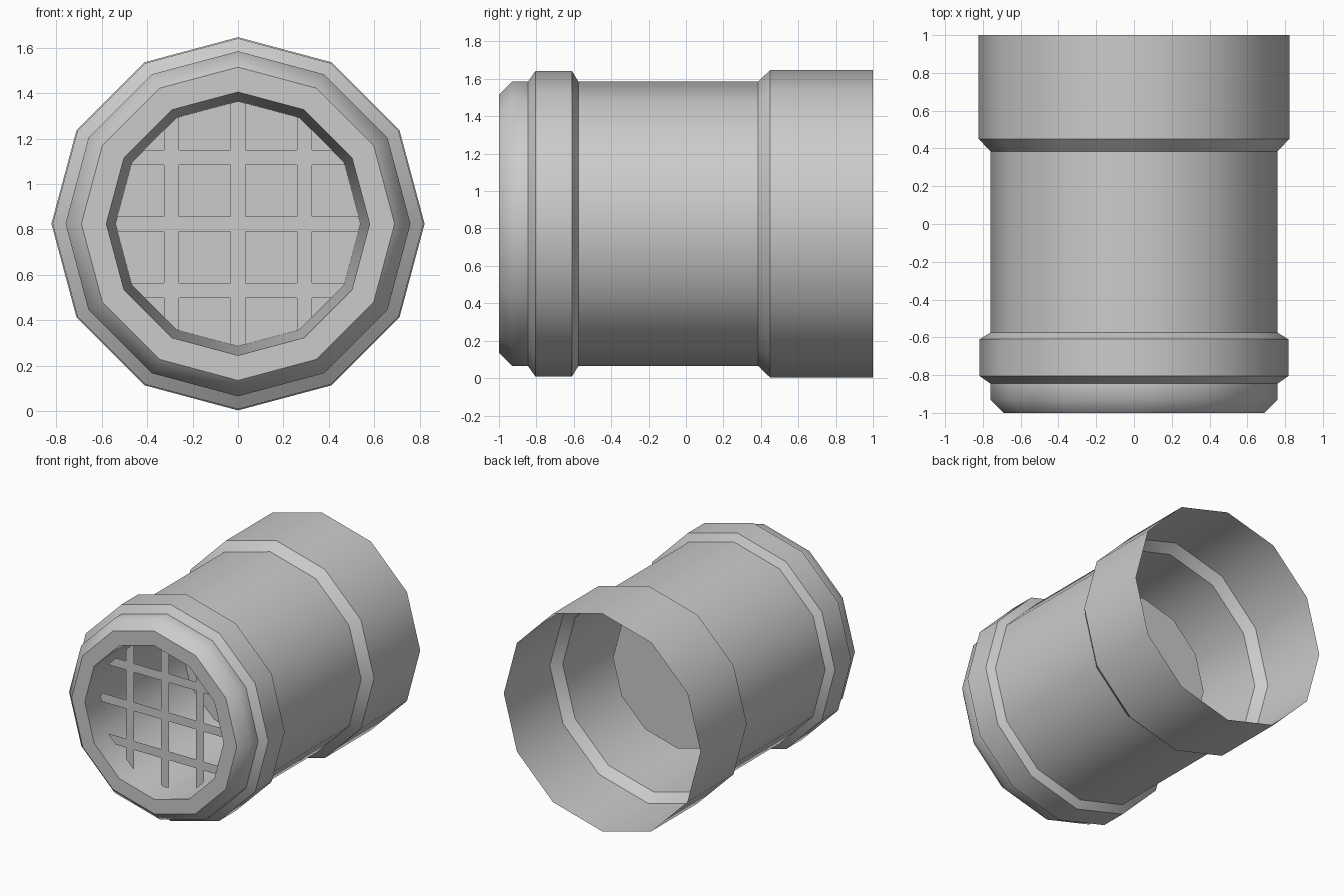
import bpy, bmesh, math
from mathutils import Vector

if "Cube" in bpy.data.objects:
    bpy.data.objects.remove(bpy.data.objects["Cube"], do_unlink=True)

SIDES = 12
AXIS_Z = 0.825

grey = bpy.data.materials.new("light grey")
grey.use_nodes = True
grey.diffuse_color = (0.6, 0.6, 0.6, 1)
grey.node_tree.nodes["Principled BSDF"].inputs["Base Color"].default_value = (0.6, 0.6, 0.6, 1)


def ring(bm, r, y):
    steps = [2 * math.pi * i / SIDES for i in range(SIDES)]
    return [bm.verts.new((r * math.cos(a), y, AXIS_Z + r * math.sin(a))) for a in steps]


def finish(bm, name):
    mesh = bpy.data.meshes.new(name)
    bm.to_mesh(mesh)
    bm.free()
    mesh.materials.append(grey)
    obj = bpy.data.objects.new(name, mesh)
    bpy.context.collection.objects.link(obj)
    return obj


def lathe(name, profile, cap_end=False):
    """Sweep (radius, y) points around the long axis."""
    bm = bmesh.new()
    rings = [ring(bm, r, y) for r, y in profile]
    for a, b in zip(rings, rings[1:]):
        for i in range(SIDES):
            j = (i + 1) % SIDES
            bm.faces.new((a[i], a[j], b[j], b[i]))
    if cap_end:
        bm.faces.new(rings[-1])
    obj = finish(bm, name)
    bpy.ops.object.select_all(action="DESELECT")
    obj.select_set(True)
    bpy.context.view_layer.objects.active = obj
    bpy.ops.object.shade_smooth_by_angle(angle=math.radians(35))
    return obj


# Outer shell, from the open back to the front lip
shell = lathe("housing", [
    (0.822, 1.0), (0.822, 0.45), (0.76, 0.385), (0.76, -0.575),
    (0.817, -0.61), (0.817, -0.805), (0.76, -0.845),
    (0.76, -0.93), (0.69, -1.0), (0.58, -1.0)])

# Soften the rounded front shoulder
for e in shell.data.edges:
    if all(abs(shell.data.vertices[v].co.y + 0.93) < 0.01 for v in e.vertices):
        e.use_edge_sharp = False

# Tapered recess behind the lip, closed by a flat floor
lathe("front_recess", [(0.58, -1.0), (0.54, 0.1)], cap_end=True)

# Flat grille: a disc cut along the bar edges, with the openings removed
BARS = (-0.293, 0, 0.293)
HALF = 0.033
bm = bmesh.new()
bm.faces.new(ring(bm, 0.54, -0.87))
for normal in (Vector((1, 0, 0)), Vector((0, 0, 1))):
    for c in BARS:
        for side in (-HALF, HALF):
            bmesh.ops.bisect_plane(
                bm, geom=bm.verts[:] + bm.edges[:] + bm.faces[:],
                plane_co=Vector((0, 0, AXIS_Z)) + normal * (c + side), plane_no=normal)


def on_bar(t):
    return any(abs(t - c) < HALF for c in BARS)


holes = []
for f in bm.faces:
    c = f.calc_center_median()
    if not on_bar(c.x) and not on_bar(c.z - AXIS_Z):
        holes.append(f)
bmesh.ops.delete(bm, geom=holes, context="FACES")
finish(bm, "grille")
